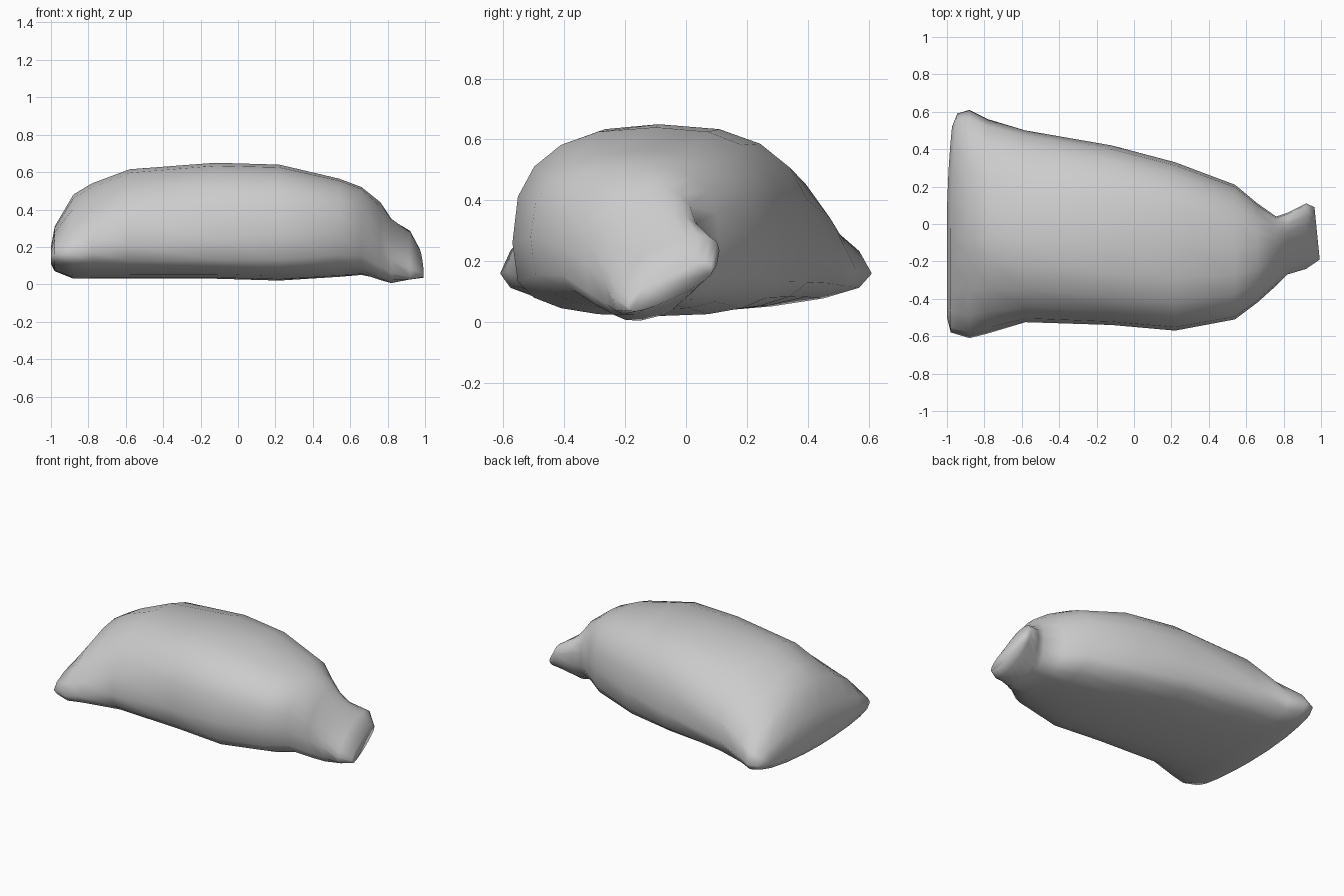
import bpy
import bmesh
import math

default_cube = bpy.data.objects.get("Cube")
if default_cube:
    bpy.data.objects.remove(default_cube, do_unlink=True)


def make_material(name, colour):
    material = bpy.data.materials.new(name)
    material.use_nodes = True
    material.diffuse_color = colour
    material.node_tree.nodes["Principled BSDF"].inputs["Base Color"].default_value = colour
    return material


SIDES = 20
cloth = make_material("plain grey cloth", (0.6, 0.6, 0.6, 1))

# Cross-sections from the sewn end to the tied end:
# x, front y, back y, crown y, bottom z, widest z, top z, pinch
SECTIONS = [
    (-1, -.5, .52, -.05, .11, .15, .2, 1),
    (-.98, -.58, .59, -.05, .07, .16, .31, 1.1),
    (-.88, -.61, .61, -.07, .03, .16, .48, 1.25),
    (-.78, -.585, .56, -.08, .03, .17, .54, 1.2),
    (-.58, -.525, .5, -.09, .03, .21, .615, .95),
    (-.12, -.54, .42, -.09, .03, .24, .65, .8),
    (.22, -.57, .33, -.1, .02, .26, .64, .78),
    (.54, -.51, .21, -.12, .04, .28, .565, .8),
    (.66, -.42, .11, -.13, .05, .26, .52, .85),
    (.76, -.33, .04, -.12, .03, .23, .44, .9),
    (.82, -.27, .06, -.09, .02, .2, .34, 1),
    (.92, -.24, .11, -.06, .06, .16, .26, 1),
    (.98, -.19, .09, -.06, .07, .11, .16, 1),
]


def section_point(section, angle):
    x, front, back, crown, bottom, widest, top, pinch = section
    across, up = math.cos(angle), math.sin(angle)
    reach = back - crown if across > 0 else crown - front
    y = crown + math.copysign(reach * abs(across) ** pinch, across)
    if up > 0:
        z = widest + (top - widest) * up ** pinch
    else:
        z = widest - (widest - bottom) * abs(up) ** (pinch * 0.7)
    # The tied neck is twisted, with its back edge raised
    twist = min(max((x - 0.7) / 0.15, 0), 1)
    z += 0.45 * twist * (y - crown)
    # The sewn edge bows outward, and the tied tip is cut at a slant
    if x < -0.9:
        x += 0.1 * max(y, 0) ** 2
    elif x > 0.95:
        x -= 0.1 * (y + 0.06)
    return x, y, z


# Sack body with its tied neck
bm = bmesh.new()
rings = []
for section in SECTIONS:
    ring = [bm.verts.new(section_point(section, math.tau * i / SIDES))
            for i in range(SIDES)]
    rings.append(ring)

for ring, following in zip(rings, rings[1:]):
    for i in range(SIDES):
        j = (i + 1) % SIDES
        bm.faces.new((ring[i], ring[j], following[j], following[i]))

bm.faces.new(list(reversed(rings[0])))
bm.faces.new(rings[-1])
bmesh.ops.recalc_face_normals(bm, faces=bm.faces[:])

mesh = bpy.data.meshes.new("sack")
bm.to_mesh(mesh)
bm.free()
mesh.materials.append(cloth)
for polygon in mesh.polygons:
    polygon.use_smooth = True

sack = bpy.data.objects.new("sack", mesh)
bpy.context.collection.objects.link(sack)
